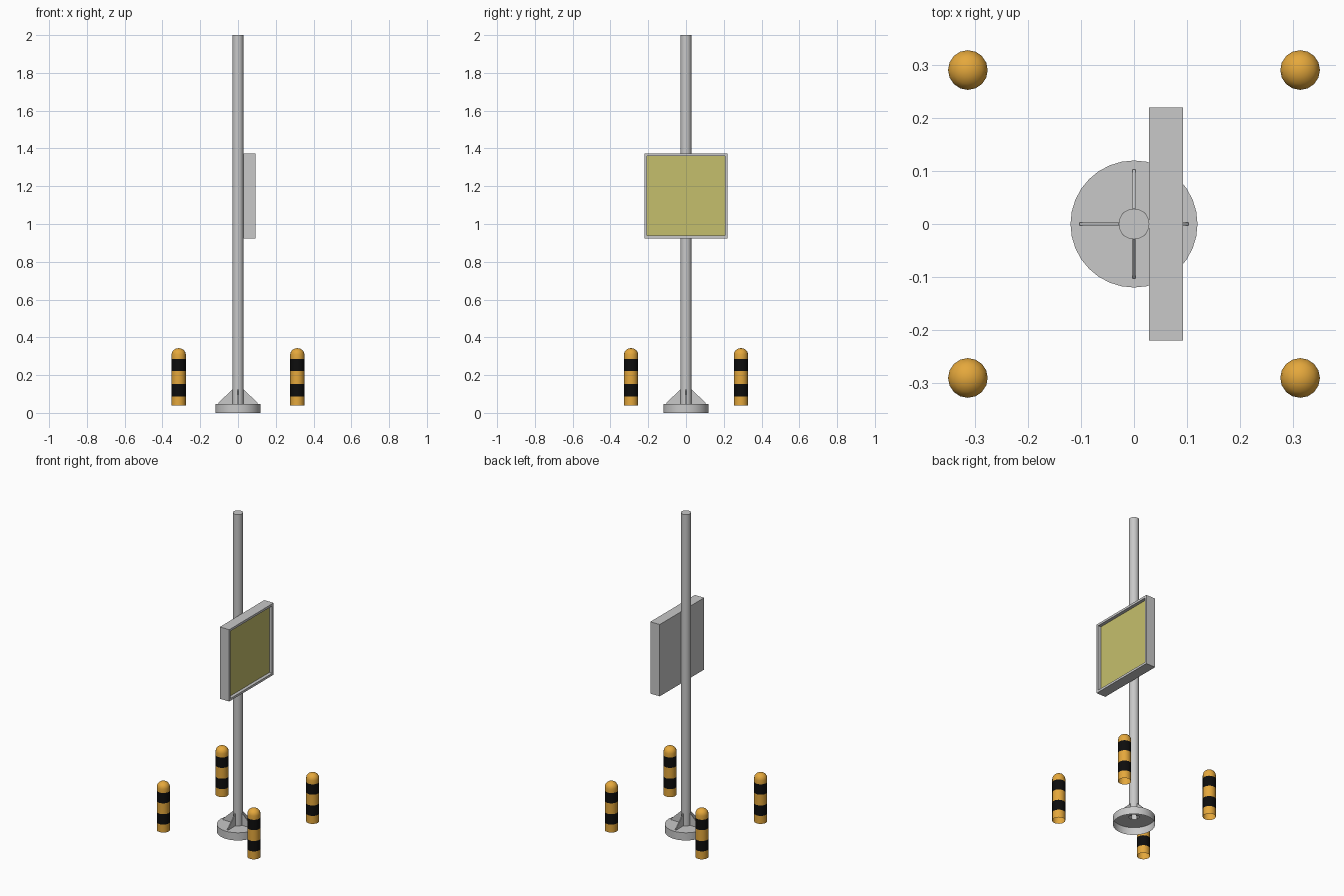
import bpy, bmesh, math
from mathutils import Matrix, Vector

if "Cube" in bpy.data.objects:
    bpy.data.objects.remove(bpy.data.objects["Cube"])


def material(name, rgb):
    m = bpy.data.materials.new(name)
    m.diffuse_color = (*rgb, 1)
    m.use_nodes = True
    m.node_tree.nodes["Principled BSDF"].inputs["Base Color"].default_value = m.diffuse_color
    return m


GREY = material("metal grey", (0.58, 0.58, 0.58))
YELLOW = material("panel yellow", (0.56, 0.52, 0.15))
ORANGE = material("bollard orange", (0.78, 0.39, 0.045))
BLACK = material("stripe black", (0.004, 0.004, 0.004))


def finish(bm, name, mats, smooth=False):
    me = bpy.data.meshes.new(name)
    bm.to_mesh(me)
    bm.free()
    for m in mats:
        me.materials.append(m)
    ob = bpy.data.objects.new(name, me)
    bpy.context.collection.objects.link(ob)
    if smooth:
        bpy.ops.object.select_all(action='DESELECT')
        ob.select_set(True)
        bpy.context.view_layer.objects.active = ob
        bpy.ops.object.shade_smooth_by_angle(angle=math.radians(35))
    return ob


def lathe(profile, sides, centre=(0, 0)):
    """Spin an (r, z) profile, listed bottom to top, round a vertical axis."""
    bm = bmesh.new()
    rings = []
    for r, z in profile:
        if r == 0:
            rings.append([bm.verts.new((centre[0], centre[1], z))] * sides)
        else:
            rings.append([bm.verts.new((centre[0] + r * math.cos(math.tau * i / sides),
                                        centre[1] + r * math.sin(math.tau * i / sides), z))
                          for i in range(sides)])
    for lo, hi in zip(rings, rings[1:]):
        for i in range(sides):
            j = (i + 1) % sides
            corners = [lo[i], lo[j], hi[j], hi[i]]
            bm.faces.new(list(dict.fromkeys(corners)))
    return bm


# Pole, open at the foot and capped on top
POLE_R, BASE_TOP = 0.029, 0.048
finish(lathe([(POLE_R, BASE_TOP), (POLE_R, 2.0), (0, 2.0)], 24), "pole", [GREY], True)

# Base: hollow round foot, open underneath
finish(lathe([(0.12, 0), (0.12, BASE_TOP), (POLE_R, BASE_TOP)], 32), "base", [GREY], True)

# Four triangular gussets between pole and base
for k in range(4):
    bm = bmesh.new()
    outline = [(0.02, BASE_TOP), (0.103, BASE_TOP), (0.103, 0.054), (POLE_R, 0.125), (0.02, 0.125)]
    face = bm.faces.new([bm.verts.new((x, -0.003, z)) for x, z in outline])
    ext = bmesh.ops.extrude_face_region(bm, geom=[face])
    bmesh.ops.translate(bm, vec=(0, 0.006, 0),
                        verts=[v for v in ext["geom"] if isinstance(v, bmesh.types.BMVert)])
    bmesh.ops.recalc_face_normals(bm, faces=bm.faces)
    bmesh.ops.rotate(bm, verts=bm.verts, cent=(0, 0, 0), matrix=Matrix.Rotation(k * math.pi / 2, 3, 'Z'))
    finish(bm, f"gusset_{k + 1}", [GREY])

# Sign box on the +x side, with a recessed yellow panel
bm = bmesh.new()
bmesh.ops.create_cube(bm, size=1, matrix=Matrix.Translation((0.0605, 0, 1.149))
                      @ Matrix.Diagonal((0.065, 0.44, 0.45, 1)))
bm.normal_update()
panel = max(bm.faces, key=lambda f: f.normal.x)
bmesh.ops.inset_region(bm, faces=[panel], thickness=0.02)
ext = bmesh.ops.extrude_face_region(bm, geom=[panel])
bmesh.ops.delete(bm, geom=[panel], context='FACES_ONLY') if panel.is_valid else None
bmesh.ops.translate(bm, vec=Vector((-0.02, 0, 0)),
                    verts=[v for v in ext["geom"] if isinstance(v, bmesh.types.BMVert)])
for f in ext["geom"]:
    if isinstance(f, bmesh.types.BMFace):
        f.material_index = 1
bmesh.ops.recalc_face_normals(bm, faces=bm.faces)
finish(bm, "sign_box", [GREY, YELLOW])

# Four domed bollards with two black bands each, open at the bottom
R, SHOULDER, TOP = 0.0375, 0.310, 0.343
BANDS = [(0.088, 0.153), (0.221, 0.286)]
profile = [(R, 0.038)] + [(R, z) for band in BANDS for z in band]
for s in range(5):
    a = s / 4 * math.pi / 2
    profile.append((R * math.cos(a) if s < 4 else 0, SHOULDER + (TOP - SHOULDER) * math.sin(a)))
for sx, side in ((-1, "left"), (1, "right")):
    for sy, end in ((-1, "front"), (1, "back")):
        bm = lathe(profile, 16, (sx * 0.314, sy * 0.291))
        for f in bm.faces:
            z = f.calc_center_median().z
            f.material_index = int(any(a < z < b for a, b in BANDS))
        finish(bm, f"bollard_{end}_{side}", [ORANGE, BLACK], True)
